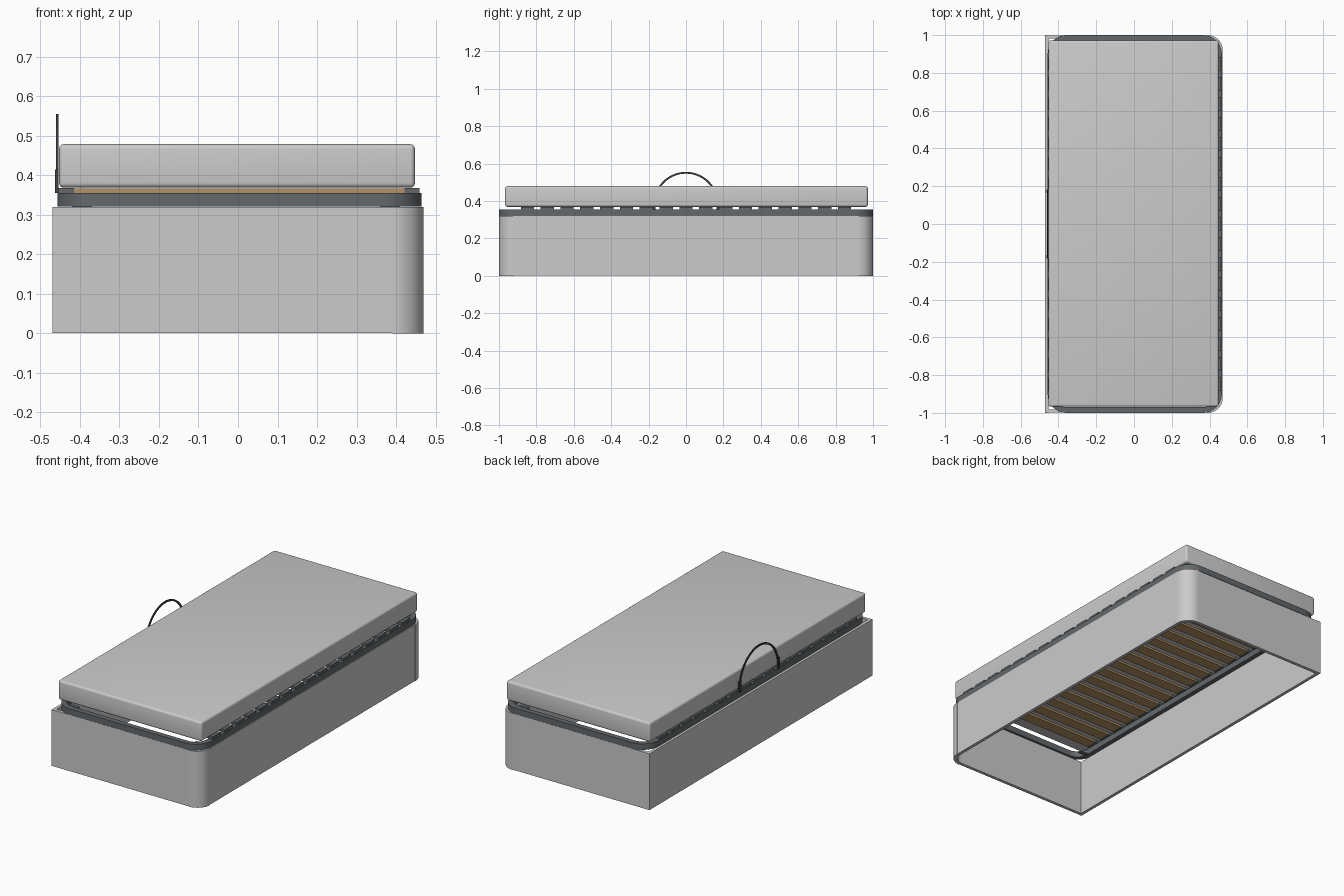
import bpy, bmesh, math

if "Cube" in bpy.data.objects:
    bpy.data.objects.remove(bpy.data.objects["Cube"])


def material(name, rgb):
    m = bpy.data.materials.new(name)
    m.diffuse_color = (*rgb, 1)
    m.use_nodes = True
    m.node_tree.nodes["Principled BSDF"].inputs["Base Color"].default_value = m.diffuse_color
    return m


GREY = material("light grey fabric", (0.60, 0.60, 0.60))
METAL = material("dark grey metal", (0.125, 0.14, 0.15))
WOOD = material("slat wood", (0.46, 0.29, 0.13))
BLACK = material("black strap", (0.05, 0.052, 0.055))


def finish(name, bm, mat, smooth=True):
    bmesh.ops.recalc_face_normals(bm, faces=bm.faces[:])
    me = bpy.data.meshes.new(name)
    bm.to_mesh(me)
    bm.free()
    me.materials.append(mat)
    ob = bpy.data.objects.new(name, me)
    bpy.context.collection.objects.link(ob)
    if smooth:
        bpy.ops.object.select_all(action='DESELECT')
        ob.select_set(True)
        bpy.context.view_layer.objects.active = ob
        bpy.ops.object.shade_smooth_by_angle(angle=math.radians(35))
    return ob


def box(name, x0, x1, y0, y1, z0, z1, mat, bevel=0):
    bm = bmesh.new()
    bmesh.ops.create_cube(bm, size=1)
    for v in bm.verts:
        v.co.x = x0 + (v.co.x + 0.5) * (x1 - x0)
        v.co.y = y0 + (v.co.y + 0.5) * (y1 - y0)
        v.co.z = z0 + (v.co.z + 0.5) * (z1 - z0)
    if bevel:
        bmesh.ops.bevel(bm, geom=bm.edges[:], offset=bevel, segments=4,
                        profile=0.5, affect='EDGES')
    return finish(name, bm, mat, bool(bevel))


def band(name, outer, inner, z0, z1, mat, closed):
    """Wall between two matching plan outlines."""
    bm = bmesh.new()
    rows = [[bm.verts.new((*o, z0)), bm.verts.new((*o, z1)),
             bm.verts.new((*i, z1)), bm.verts.new((*i, z0))]
            for o, i in zip(outer, inner)]
    n = len(rows)
    for k in range(n if closed else n - 1):
        a, b = rows[k], rows[(k + 1) % n]
        for j in range(4):
            bm.faces.new((a[j], b[j], b[(j + 1) % 4], a[(j + 1) % 4]))
    if not closed:
        bm.faces.new(rows[0])
        bm.faces.new(rows[-1])
    return finish(name, bm, mat)


def arc(cx, cy, r, a0, a1, n=12):
    return [(cx + r * math.cos(math.radians(a0 + (a1 - a0) * k / n)),
             cy + r * math.sin(math.radians(a0 + (a1 - a0) * k / n)))
            for k in range(n + 1)]


def round_rect(x0, x1, y0, y1, r):
    return (arc(x1 - r, y1 - r, r, 0, 90) + arc(x0 + r, y1 - r, r, 90, 180)
            + arc(x0 + r, y0 + r, r, 180, 270) + arc(x1 - r, y0 + r, r, 270, 360))


# Hollow base: four walls, open top and bottom
H, T = 0.32, 0.018
box("left_wall", -0.47, -0.47 + T, -1, 1, 0.001, H, GREY)
box("right_wall", 0.468 - T, 0.468, -0.92, 0.92, 0.001, H, GREY)
for name, s in (("front", -1), ("back", 1)):
    ya, yb = sorted((s * 0.999, s * (0.999 - T)))
    box(name + "_wall", -0.47 + T, 0.39, ya, yb, 0.001, H, GREY)
    # Rounded corner posts on the right side
    a0, a1 = (270, 360) if s < 0 else (0, 90)
    band(name + "_corner_post", arc(0.39, s * 0.92, 0.08, a0, a1),
         arc(0.39, s * 0.92, 0.08 - T - 0.002, a0, a1), 0, H, GREY, False)

# Rounded metal frame
FX0, FX1, FW = -0.457, 0.465, 0.03
band("bed_frame", round_rect(FX0, FX1, -1, 1, 0.1),
     round_rect(FX0 + FW, FX1 - FW, -1 + FW, 1 - FW, 0.1 - FW),
     0.321, 0.355, METAL, True)

# Small brackets under the frame corners
for x in (-0.42, 0.36):
    for y in (-0.91, 0.89):
        box("frame_bracket", x, x + 0.05, y, y + 0.02, 0.315, 0.322, METAL)

# Wooden slats with end holders
N, W = 17, 0.065
for k in range(N):
    y = -0.848 + 1.696 * k / (N - 1)
    box("slat", -0.42, 0.427, y - W / 2, y + W / 2, 0.356, 0.367, WOOD)
    for x0, x1 in ((-0.456, -0.415), (0.422, 0.46)):
        box("slat_holder", x0, x1, y - W / 2 - 0.003, y + W / 2 + 0.003,
            0.354, 0.3685, METAL)

# Mattress
box("mattress", -0.453, 0.448, -0.967, 0.972, 0.369, 0.479, GREY, 0.012)

# Arched strap that holds the mattress on the left side
bm = bmesh.new()
rows = []
for k in range(37):
    a = math.pi * k / 36
    c, s = math.cos(a), math.sin(a)
    rows.append([bm.verts.new((x, r * c, 0.372 + (r + 0.006) * s))
                 for x, r in ((-0.461, 0.178), (-0.455, 0.178),
                              (-0.455, 0.168), (-0.461, 0.168))])
for a, b in zip(rows, rows[1:]):
    for j in range(4):
        bm.faces.new((a[j], b[j], b[(j + 1) % 4], a[(j + 1) % 4]))
bm.faces.new(rows[0])
bm.faces.new(rows[-1])
finish("retainer_arch", bm, BLACK)

# Feet of the arch
for s in (-1, 1):
    box("arch_foot", -0.463, -0.455, s * 0.173 - 0.009, s * 0.173 + 0.009,
        0.355, 0.415, BLACK)
